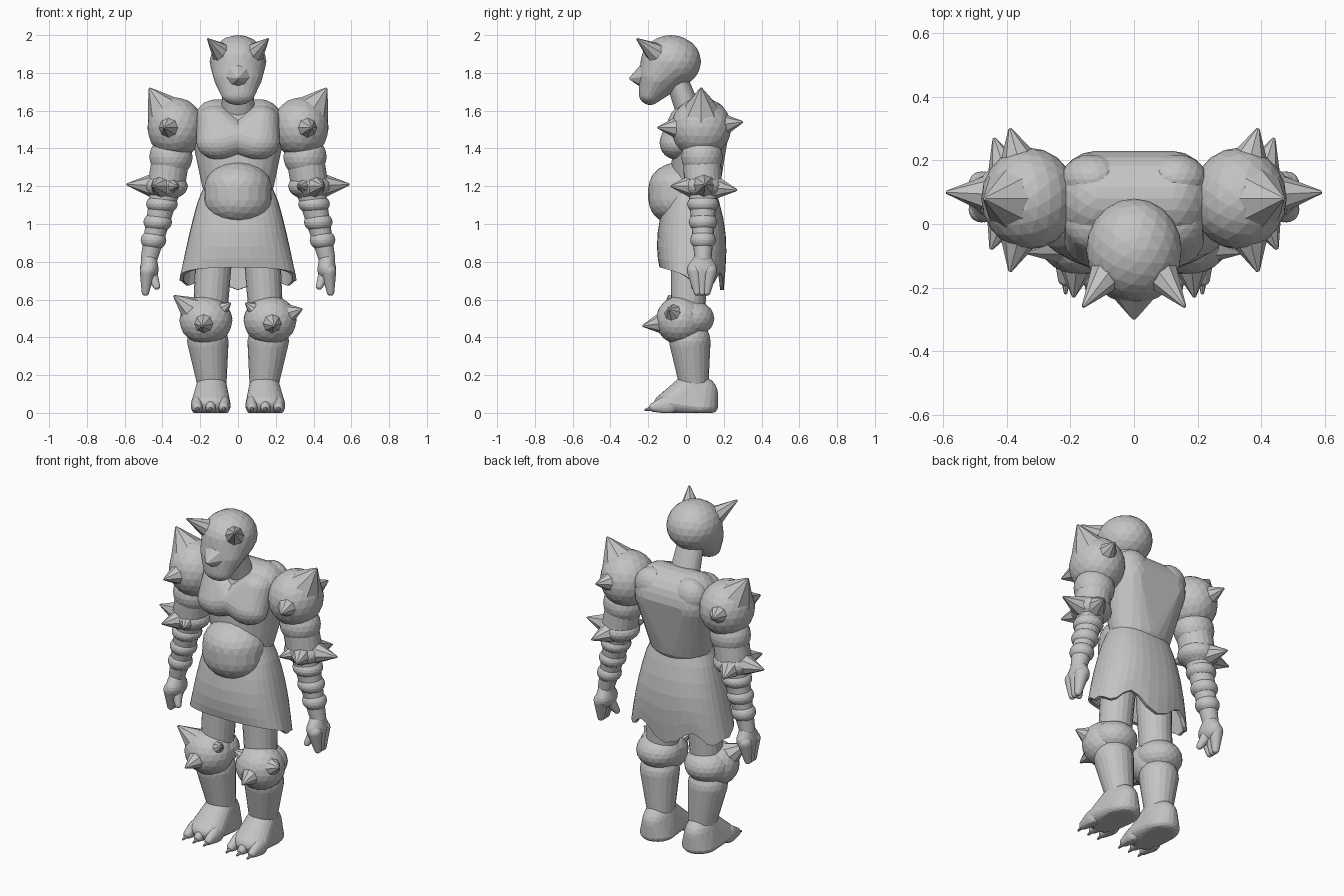
import bpy, bmesh, math
from mathutils import Vector

cube = bpy.data.objects.get("Cube")
if cube:
    bpy.data.objects.remove(cube)

shade = (.55, .55, .55, 1)
grey = bpy.data.materials.new("stone_grey")
grey.use_nodes = True
grey.diffuse_color = shade
grey.node_tree.nodes["Principled BSDF"].inputs["Base Color"].default_value = shade


def finish(name, bm, side=1):
    """Mirror to the given side and turn the mesh into an object."""
    for vert in bm.verts:
        vert.co.x *= side
    bmesh.ops.recalc_face_normals(bm, faces=bm.faces[:])
    mesh = bpy.data.meshes.new(name)
    bm.to_mesh(mesh)
    bm.free()
    mesh.materials.append(grey)
    obj = bpy.data.objects.new(name, mesh)
    bpy.context.collection.objects.link(obj)
    return obj


def hull(name, side, *balls):
    """Wrap one skin around balls given as (centre, radii), flat on the ground."""
    bm = bmesh.new()
    for centre, radii in balls:
        made = bmesh.ops.create_icosphere(bm, subdivisions=3, radius=1)
        for vert in made["verts"]:
            vert.co = Vector(centre) + vert.co * Vector(radii)
            vert.co.z = max(vert.co.z, 0)
    wrapped = bmesh.ops.convex_hull(bm, input=bm.verts[:])
    inside = set(wrapped["geom_interior"]) | set(wrapped["geom_unused"])
    bmesh.ops.delete(bm, geom=[v for v in inside if isinstance(v, bmesh.types.BMVert)],
                     context='VERTS')
    skin = set(wrapped["geom"])
    bmesh.ops.delete(bm, geom=[f for f in bm.faces if f not in skin], context='FACES')
    return finish(name, bm, side)


def ball(name, side, centre, radii):
    bm = bmesh.new()
    bmesh.ops.create_icosphere(bm, subdivisions=3, radius=1)
    for vert in bm.verts:
        vert.co = Vector(centre) + vert.co * Vector(radii)
    return finish(name, bm, side)


def spike(name, side, centre, reach, radius):
    """A cone that grows from halfway along the reach out to its tip."""
    centre, reach = Vector(centre), Vector(reach)
    bm = bmesh.new()
    bmesh.ops.create_cone(bm, cap_ends=True, segments=8, radius1=radius,
                          radius2=.005, depth=reach.length * .6)
    turn = reach.to_track_quat('Z', 'Y')
    for vert in bm.verts:
        vert.co = centre + reach * .7 + turn @ vert.co
    return finish(name, bm, side)


def even(radius):
    return (radius, radius, radius)


# Head, nose and neck
hull("head", 1, ((0, -.08, 1.86), (.15, .16, .14)), ((0, -.15, 1.78), (.13, .1, .1)),
     ((0, -.19, 1.69), (.09, .06, .06)))
spike("nose", 1, (0, -.14, 1.79), (0, -.16, -.02), .09)
hull("neck", 1, ((0, -.04, 1.74), (.08, .06, .06)), ((0, .02, 1.58), (.09, .07, .06)))

# Torso, chest and belly
back_size, chest_size, collar_size = (.13, .15, .16), (.12, .09, .09), (.1, .1, .08)
hull("torso", 1, ((.12, .08, 1.5), back_size), ((-.12, .08, 1.5), back_size),
     ((0, .05, 1.2), (.19, .13, .1)))
hull("belly", 1, ((0, -.03, 1.19), (.18, .17, .14)), ((0, -.04, 1.13), (.18, .16, .14)))

# Flared skirt with a raised front hem and a ragged back hem
rows, sides = 6, 36
bm = bmesh.new()
grid = []
for row in range(rows + 1):
    drop = row / rows
    width = .18 + .13 * drop ** .75
    depth = .12 + .05 * drop + .035 * math.sin(math.pi * drop)
    grid.append([])
    for step in range(sides):
        angle = math.tau * step / sides
        across, along = math.cos(angle), math.sin(angle)
        front, back = max(0, -along), max(0, along)
        ragged = .05 * back * math.cos(6 * angle)
        height = 1.2 - drop * .5 + drop ** 4 * (.07 * front ** .5 + ragged)
        grid[row].append(bm.verts.new((
            width * math.copysign(abs(across) ** .85, across),
            .03 + depth * math.copysign(abs(along) ** .85, along), height)))
for upper, lower in zip(grid, grid[1:]):
    for step in range(sides):
        bm.faces.new((upper[step], upper[step - 1], lower[step - 1], lower[step]))
skirt = finish("skirt", bm)
shell = skirt.modifiers.new("thickness", 'SOLIDIFY')
shell.thickness = .02
shell.offset = -1

for side, label in ((1, "left_"), (-1, "right_")):
    # Horn
    spike(label + "horn", side, (.04, -.1, 1.86), (.12, -.16, .12), .055)

    # Chest muscle and shoulder blade
    hull(label + "chest", side, ((.1, -.05, 1.43), chest_size),
         ((.03, -.04, 1.45), chest_size), ((.12, .01, 1.55), collar_size))
    ball(label + "shoulder_blade", side, (.13, .14, 1.55), (.1, .08, .1))

    # Shoulder guard and its spikes
    shoulder = (.33, .08, 1.51)
    ball(label + "shoulder_guard", side, shoulder, (.15, .16, .16))
    spike(label + "top_shoulder_spike", side, shoulder, (.14, 0, .21), .11)
    spike(label + "front_shoulder_spike", side, shoulder, (.06, -.23, 0), .08)
    spike(label + "back_shoulder_spike", side, shoulder, (.06, .22, .03), .08)

    # Arm with ringed padding
    elbow, wrist = Vector((.38, .09, 1.2)), Vector((.47, .09, .82))
    hull(label + "upper_arm", side, (shoulder, even(.1)), (elbow, (.1, .1, .08)))
    hull(label + "forearm", side, (elbow, even(.08)), (wrist, even(.045)))
    for part, spot, tall in (("upper_arm", .5, .11), ("bracer", 0, .07)):
        middle = elbow.lerp(Vector(shoulder), spot)
        ball(label + part + "_pad", side, middle, (.115, .11, tall))
    for ring in range(3):
        thick = .084 - .008 * ring
        middle = elbow.lerp(wrist, .25 * (ring + 1))
        ball(label + "forearm_pad_%d" % ring, side, middle, (thick, thick, .055))

    # Bracer spikes
    spike(label + "outer_bracer_spike", side, elbow, (.21, .01, .01), .06)
    spike(label + "front_bracer_spike", side, elbow, (.07, -.17, 0), .06)
    spike(label + "back_bracer_spike", side, elbow, (.06, .18, -.02), .06)
    spike(label + "inner_bracer_spike", side, elbow, (-.06, -.15, 0), .05)

    # Hand with closed fingers and a thumb
    palm = Vector((.47, .085, .76))
    hull(label + "palm", side, (wrist, even(.04)), (palm, (.05, .08, .06)))
    for finger in (-1, 0, 1):
        root = palm + Vector((.01, .04 * finger, -.01))
        hull(label + "finger_%d" % (finger + 1), side, (root, even(.04)),
             (palm + Vector((.02, .025 * finger, -.12)), even(.02)))
    hull(label + "thumb", side, (palm, even(.04)),
         (palm + Vector((-.04, -.04, -.09)), even(.018)))

    # Leg
    hull(label + "thigh", side, ((.12, .02, .95), even(.1)), ((.15, .01, .48), even(.09)))
    hull(label + "shin", side, ((.16, .02, .38), even(.11)), ((.14, .04, .17), even(.08)))

    # Knee guard, strap and spikes
    knee = (.17, -.03, .49)
    ball(label + "knee_guard", side, knee, (.14, .13, .13))
    ball(label + "knee_strap", side, (.16, .02, .5), (.13, .13, .1))
    spike(label + "front_knee_spike", side, knee, (.02, -.2, -.03), .07)
    lift = .06 if side > 0 else .13
    spike(label + "outer_knee_spike", side, knee, (.17, -.06, lift), .08)
    spike(label + "inner_knee_spike", side, knee, (-.13, -.07, .09), .07)

    # Foot and clawed toes
    hull(label + "foot", side, ((.14, .06, .1), (.08, .11, .1)),
         ((.14, .06, .03), (.1, .11, .05)), ((.14, .03, .15), (.08, .09, .05)),
         ((.145, -.08, .05), (.105, .09, .06)))
    for toe in (-1, 0, 1):
        root = Vector((.145 + .07 * toe, -.1, .04))
        hull(label + "toe_%d" % (toe + 1), side, (root, (.035, .06, .05)),
             (root + Vector((0, -.07, -.01)), even(.025)))
        spike(label + "claw_%d" % (toe + 1), side, root, (0, -.12, -.025), .02)
